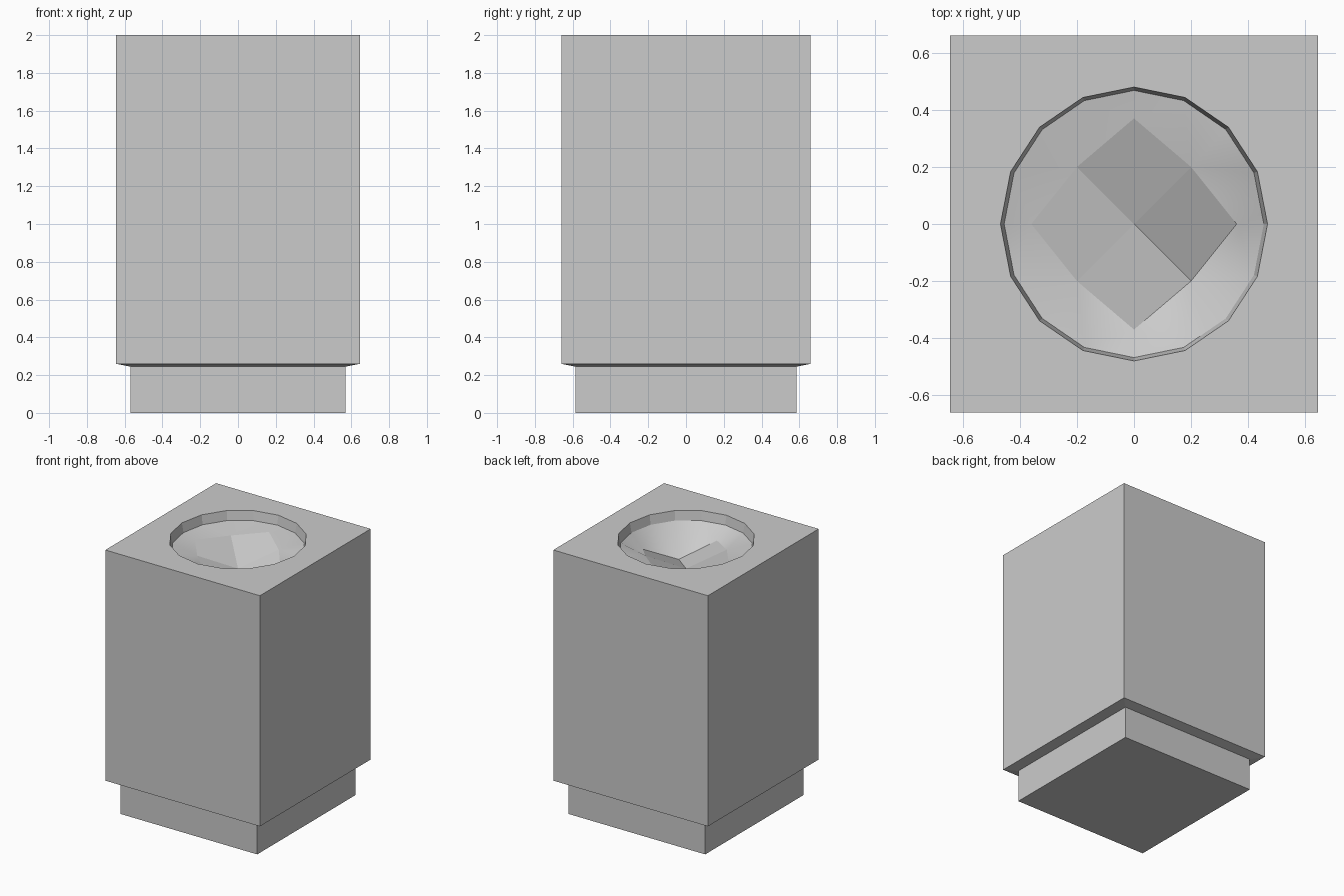
import bpy, bmesh
from math import cos, sin, pi

cube = bpy.data.objects.get("Cube")
if cube:
    bpy.data.objects.remove(cube)

grey = bpy.data.materials.new("plain_grey")
grey.use_nodes = True
grey.diffuse_color = (0.6, 0.6, 0.6, 1)
bsdf = next(n for n in grey.node_tree.nodes if n.type == 'BSDF_PRINCIPLED')
bsdf.inputs["Base Color"].default_value = grey.diffuse_color


def square(bm, x, y, z):
    return [bm.verts.new((x * sx, y * sy, z))
            for sx, sy in ((1, 1), (-1, 1), (-1, -1), (1, -1))]


def oval(bm, rx, ry, z, n=16):
    return [bm.verts.new((rx * cos(2 * pi * i / n), ry * sin(2 * pi * i / n), z))
            for i in range(n)]


def bridge(bm, low, high):
    n = len(low)
    for i in range(n):
        j = (i + 1) % n
        bm.faces.new((low[i], low[j], high[j], high[i]))


def finish(name, bm):
    mesh = bpy.data.meshes.new(name)
    bm.normal_update()
    bm.to_mesh(mesh)
    bm.free()
    mesh.materials.append(grey)
    obj = bpy.data.objects.new(name, mesh)
    bpy.context.collection.objects.link(obj)
    return obj


# Plinth under the body
bm = bmesh.new()
foot = square(bm, 0.57, 0.585, 0)
neck = square(bm, 0.57, 0.585, 0.245)
bm.faces.new(foot[::-1])
bridge(bm, foot, neck)
finish("plinth", bm)

# Tall body with a sloped underside and a round opening in its top
bm = bmesh.new()
under = square(bm, 0.57, 0.585, 0.245)
lower = square(bm, 0.645, 0.66, 0.26)
upper = square(bm, 0.645, 0.66, 2)
bridge(bm, under, lower)
bridge(bm, lower, upper)
rim = oval(bm, 0.468, 0.48, 2)
lip = oval(bm, 0.455, 0.468, 1.93)
bridge(bm, rim, lip)
for k in range(4):
    for i in range(4 * k, 4 * k + 4):
        bm.faces.new((upper[k], rim[(i + 1) % 16], rim[i]))
    bm.faces.new((upper[k], upper[(k + 1) % 4], rim[(4 * k + 4) % 16]))
finish("body", bm)

# Smooth shallow bowl narrowing to an uneven eight-sided ring
bm = bmesh.new()
edge = oval(bm, 0.455, 0.468, 1.93)
depths = (0.17, 0.1, 0.085, 0.1, 0.1, 0.1, 0.15, 0.28)
ring = oval(bm, 0.36, 0.37, 2, 8)
for i, (v, depth) in enumerate(zip(ring, depths)):
    if i % 2:
        v.co.x *= 0.2 / abs(v.co.x)
        v.co.y *= 0.2 / abs(v.co.y)
    v.co.z -= depth
for i in range(8):
    a, b = ring[i], ring[(i + 1) % 8]
    p, q, r = edge[2 * i], edge[2 * i + 1], edge[(2 * i + 2) % 16]
    for tri in ((a, p, q), (a, q, b), (b, q, r)):
        bm.faces.new(tri).smooth = True
rim_faces = bm.faces[:]
bmesh.ops.recalc_face_normals(bm, faces=rim_faces)
if sum(f.normal.z for f in rim_faces) < 0:
    bmesh.ops.reverse_faces(bm, faces=rim_faces)
finish("bowl", bm)

# Four flat facets meeting at the middle of the bowl
bm = bmesh.new()
corners = oval(bm, 0.36, 0.37, 2, 8)
for i, (v, depth) in enumerate(zip(corners, depths)):
    if i % 2:
        v.co.x *= 0.2 / abs(v.co.x)
        v.co.y *= 0.2 / abs(v.co.y)
    v.co.z -= depth
middle = bm.verts.new((0, 0, 1.78))
for i in range(1, 8, 2):
    bm.faces.new((middle, corners[i], corners[(i + 1) % 8], corners[(i + 2) % 8]))
finish("bowl_facets", bm)
